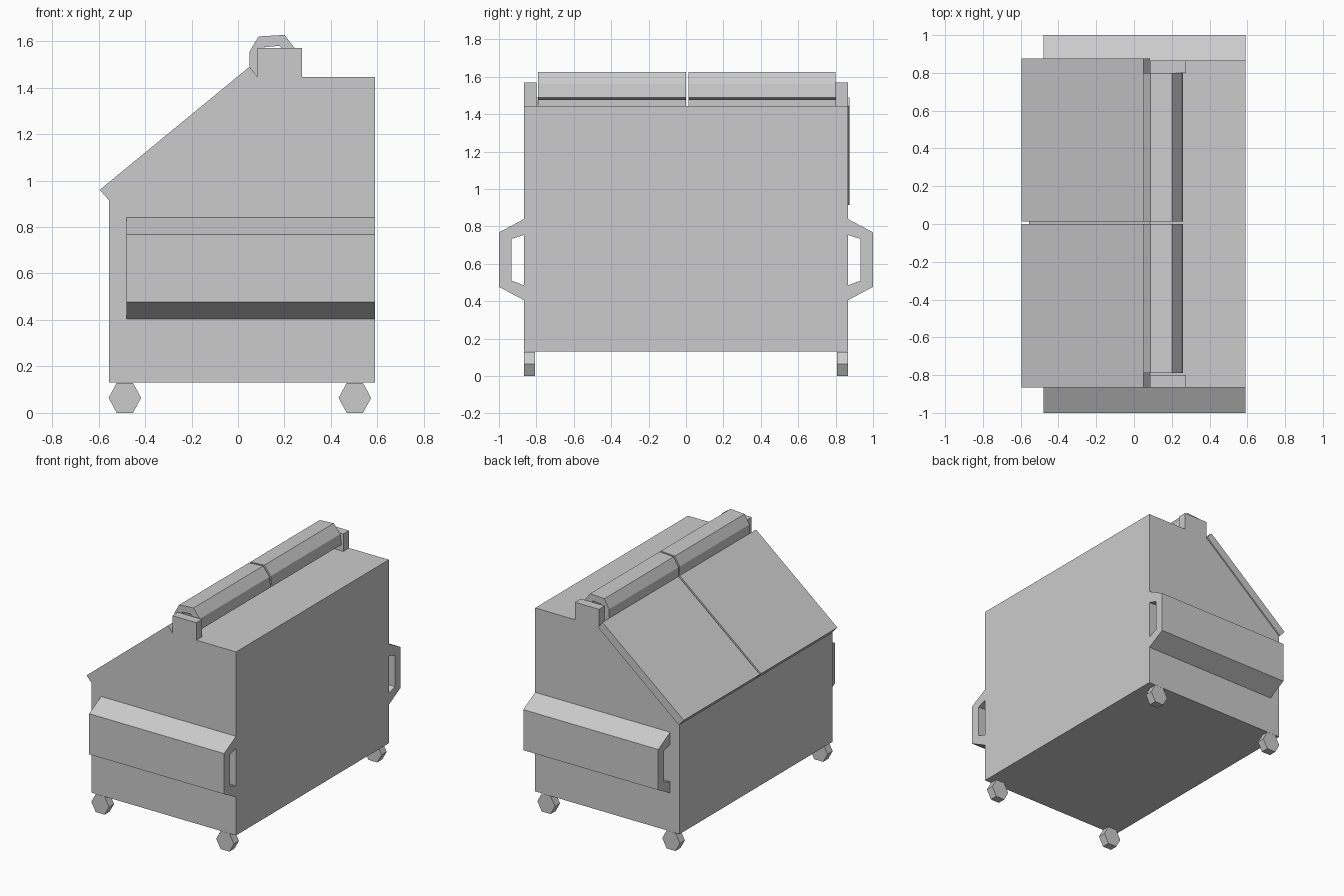
import bpy
import bmesh
import math

cube = bpy.data.objects.get("Cube")
if cube:
    bpy.data.objects.remove(cube, do_unlink=True)

# Single painted-steel colour
steel = bpy.data.materials.new("plain grey")
steel.use_nodes = True
GREY = (0.6, 0.6, 0.6, 1)
steel.diffuse_color = GREY
steel.node_tree.nodes["Principled BSDF"].inputs["Base Color"].default_value = GREY


def extrude(name, profile, axis, start, end):
    """Extrude a profile along an axis: 'y' takes (x, z) points, 'x' takes (y, z)."""
    bm = bmesh.new()

    def place(p, d):
        return (p[0], d, p[1]) if axis == "y" else (d, p[0], p[1])

    face = bm.faces.new([bm.verts.new(place(p, start)) for p in profile])
    ret = bmesh.ops.extrude_face_region(bm, geom=[face], use_keep_orig=True)
    moved = [g for g in ret["geom"] if isinstance(g, bmesh.types.BMVert)]
    step = end - start
    bmesh.ops.translate(bm, verts=moved, vec=(0, step, 0) if axis == "y" else (step, 0, 0))
    bmesh.ops.recalc_face_normals(bm, faces=bm.faces)
    mesh = bpy.data.meshes.new(name)
    bm.to_mesh(mesh)
    bm.free()
    mesh.materials.append(steel)
    obj = bpy.data.objects.new(name, mesh)
    bpy.context.collection.objects.link(obj)
    return obj


HALF = 0.865
BACK, FRONT, BASE, TOP = 0.59, -0.555, 0.13, 1.445
EAVE, RIDGE = (FRONT, 0.915), (0.085, TOP)

# Container body with a sloping mouth
extrude("container_body",
        [(FRONT, BASE), (BACK, BASE), (BACK, TOP), RIDGE, EAVE],
        "y", -HALF, HALF)

# Two sloping lids, each with a folded hinge cover
lid = [EAVE, RIDGE, (0.05, 1.49), (-0.595, 0.96)]
cover = [(0.05, 1.49), (0.05, 1.555), (0.088, 1.62), (0.2, 1.627),
         (0.25, 1.562), (0.26, 1.49), (0.215, 1.475), (0.207, 1.54),
         (0.18, 1.58), (0.115, 1.574), (0.087, 1.535), RIDGE]
for side, lid_span, cover_span in (("right", (-HALF, 0), (-0.79, 0)),
                                   ("left", (0.013, 0.875), (0.013, 0.8))):
    extrude(side + "_lid", lid, "y", *lid_span)
    extrude(side + "_hinge_cover", cover, "y", *cover_span)

# Parts repeated on both ends
for side, s in (("right", -1), ("left", 1)):
    # Hinge bracket
    extrude(side + "_hinge_bracket",
            [(0.085, TOP), (0.275, TOP), (0.275, 1.57), (0.085, 1.57)],
            "y", s * 0.8, s * HALF)

    # Hollow lifting sleeve
    sleeve = [(HALF, 0.84), (1, 0.768), (1, 0.477), (HALF, 0.405),
              (HALF, 0.485), (0.933, 0.51), (0.933, 0.733), (HALF, 0.755)]
    extrude(side + "_lifting_sleeve", [(s * y, z) for y, z in sleeve],
            "x", -0.48, BACK)

    # Six-sided wheels
    for end, cx in (("front", -0.487), ("rear", 0.503)):
        r = 0.07
        mid = r * math.sin(math.pi / 3) + 0.004
        hexagon = [(cx + r * math.cos(i * math.pi / 3),
                    mid * (1 + math.sin(i * math.pi / 3) / math.sin(math.pi / 3)))
                   for i in range(6)]
        extrude(f"{end}_{side}_wheel", hexagon, "y", s * 0.808, s * HALF)
